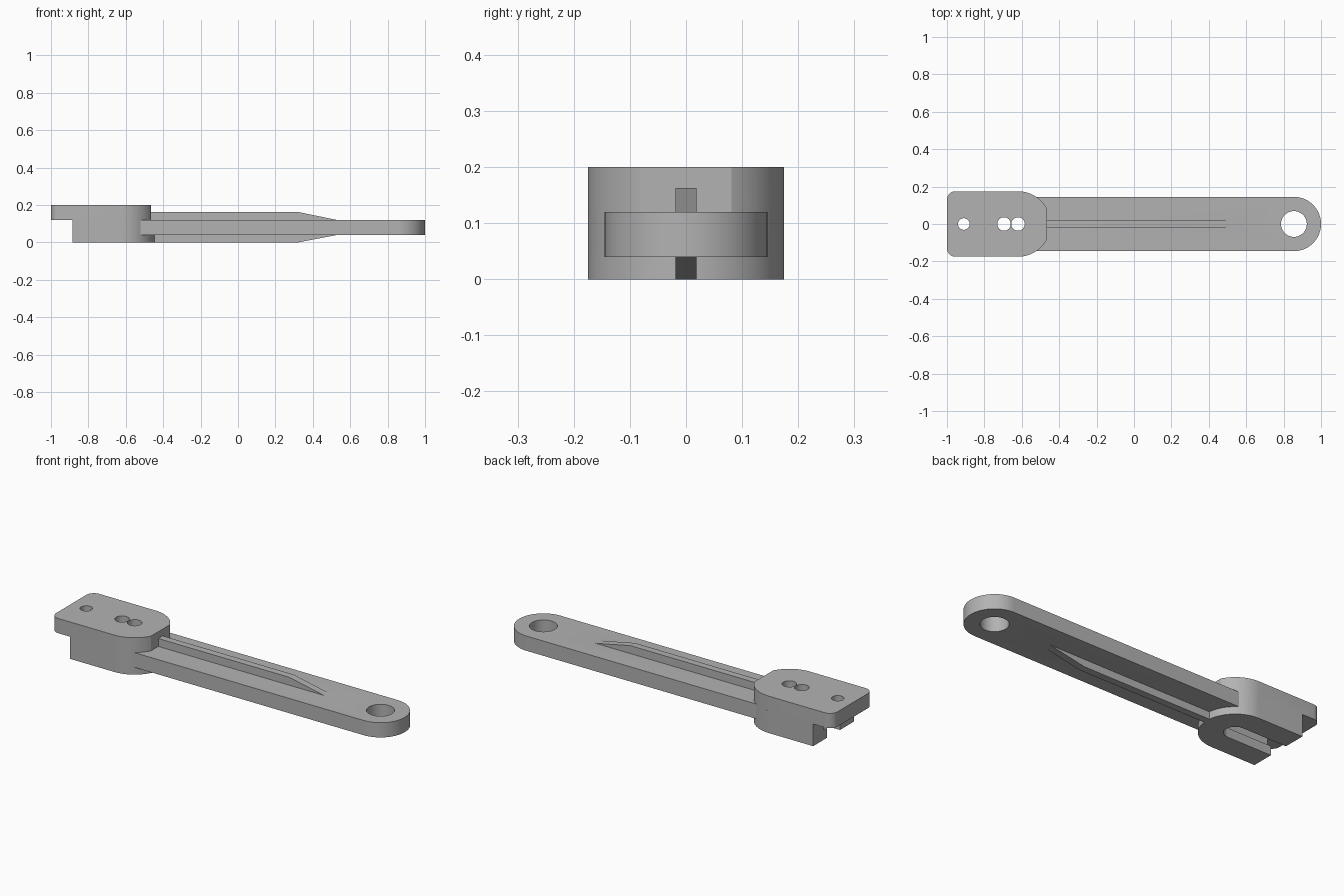
import bpy, bmesh, math
from math import pi, cos, sin

cube = bpy.data.objects.get("Cube")
if cube:
    bpy.data.objects.remove(cube, do_unlink=True)

grey = bpy.data.materials.new("plain_grey")
grey.use_nodes = True
colour = (0.45, 0.45, 0.45, 1)
grey.diffuse_color = colour
grey.node_tree.nodes["Principled BSDF"].inputs["Base Color"].default_value = colour


def arc(cx, cy, r, a0, a1, n=24):
    return [(cx + r * cos(a0 + (a1 - a0) * i / n),
             cy + r * sin(a0 + (a1 - a0) * i / n)) for i in range(n + 1)]


def prism(name, outline, low, high, to_3d=lambda u, v, w: (u, v, w)):
    """Extrude a closed outline between two levels."""
    bm = bmesh.new()
    base = bm.faces.new([bm.verts.new(to_3d(u, v, low)) for u, v in outline])
    a, b = to_3d(0, 0, low), to_3d(0, 0, high)
    moved = bmesh.ops.extrude_face_region(bm, geom=[base])["geom"]
    bmesh.ops.translate(bm, vec=[q - p for p, q in zip(a, b)],
                        verts=[g for g in moved if isinstance(g, bmesh.types.BMVert)])
    bmesh.ops.recalc_face_normals(bm, faces=bm.faces)
    mesh = bpy.data.meshes.new(name)
    bm.to_mesh(mesh)
    bm.free()
    mesh.materials.append(grey)
    ob = bpy.data.objects.new(name, mesh)
    bpy.context.collection.objects.link(ob)
    return ob


def combine(ob, other, operation):
    """Apply a boolean and remove the helper."""
    mod = ob.modifiers.new(operation.lower(), 'BOOLEAN')
    mod.operation, mod.object, mod.solver = operation, other, 'EXACT'
    bpy.context.view_layer.objects.active = ob
    bpy.ops.object.modifier_apply(modifier=mod.name)
    bpy.data.objects.remove(other, do_unlink=True)


def drill(ob, x, r):
    combine(ob, prism("drill", arc(x, 0, r, 0, 2 * pi, 40)[:-1], -0.1, 0.3), 'DIFFERENCE')


# Head: lower block with a round end, under a longer top plate
HX, HR = -0.62, 0.175
block = [(-0.885, -HR)] + arc(HX, 0, HR, -pi / 2, pi / 2, 40) + [(-0.885, HR)]
head = prism("mounting_head", block, 0, 0.12)

# Stepped slot under the head, open at the outer end
for r, low, high in ((0.055, -0.05, 0.08), (0.08, 0.05, 0.15)):
    slot = [(-1.1, -r)] + arc(HX, 0, r, -pi / 2, pi / 2) + [(-1.1, r)]
    combine(head, prism("slot", slot, low, high), 'DIFFERENCE')

# Top plate with rounded outer corners and a flat inner end
flat = math.acos(0.155 / HR)
c = 0.045
plate = (arc(HX, 0, HR, -pi / 2, -flat) + arc(HX, 0, HR, flat, pi / 2)
         + arc(-1 + c, HR - c, c, pi / 2, pi, 8) + arc(-1 + c, c - HR, c, pi, 1.5 * pi, 8))
combine(head, prism("top_plate", plate, 0.12, 0.2), 'UNION')

# Screw holes
for x, r in ((-0.91, 0.031), (-0.695, 0.036), (-0.62, 0.036)):
    drill(head, x, r)

# Arm with a round end and a pivot hole
AR = 0.145
arm = prism("arm", [(-0.53, -AR)] + arc(1 - AR, 0, AR, -pi / 2, pi / 2, 40) + [(-0.53, AR)],
            0.04, 0.12)
drill(arm, 1 - AR, 0.069)

# Tapered stiffening rib through the arm
rib = [(-0.5, 0), (0.32, 0), (0.53, 0.04), (0.53, 0.12), (0.32, 0.163), (-0.5, 0.163)]
combine(arm, prism("rib", rib, -0.019, 0.019, lambda u, v, w: (u, w, v)), 'UNION')

# Smooth the curved walls and keep the edges sharp
for ob in (head, arm):
    bpy.ops.object.select_all(action='DESELECT')
    ob.select_set(True)
    bpy.context.view_layer.objects.active = ob
    bpy.ops.object.shade_smooth_by_angle(angle=math.radians(25))
